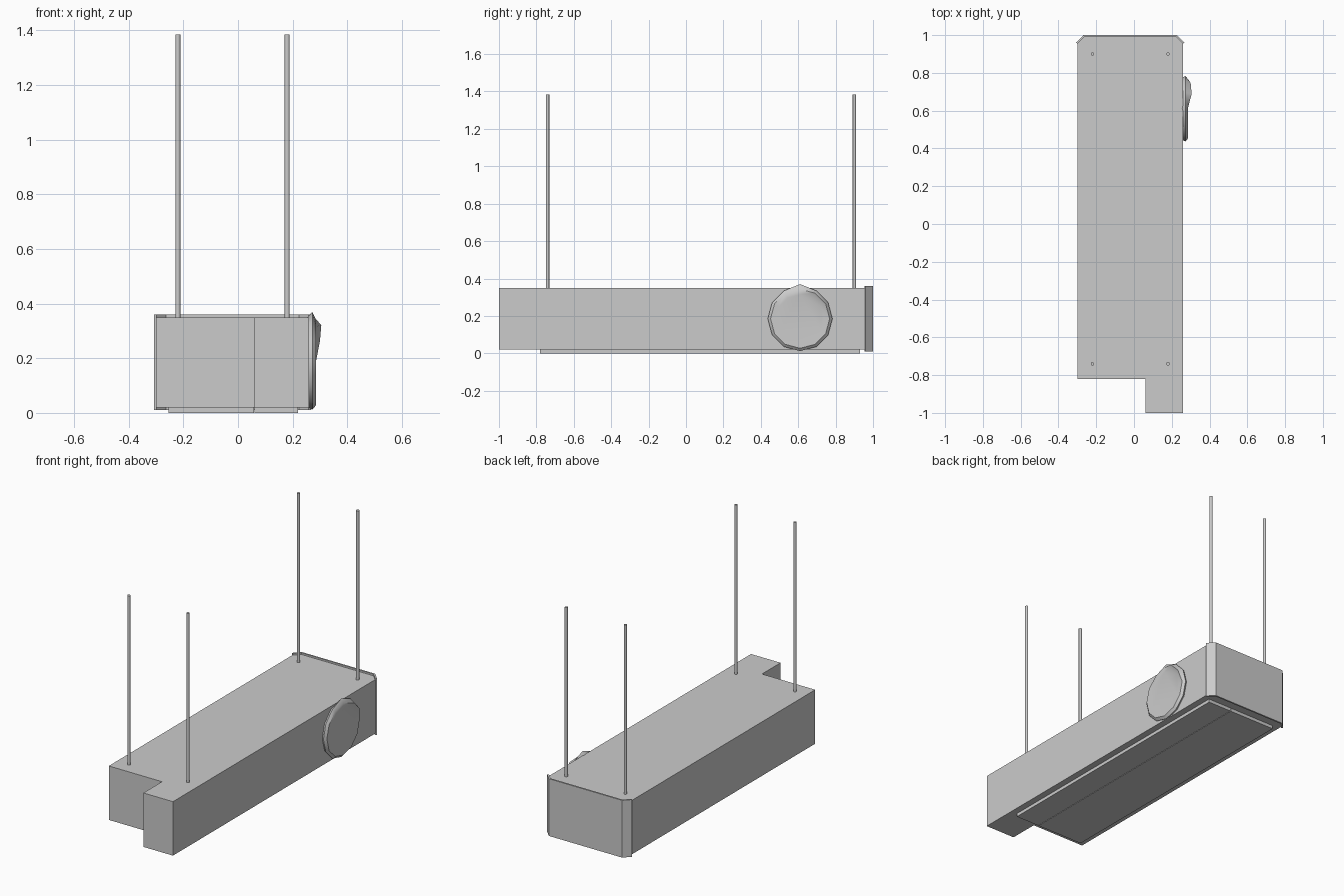
import bpy, bmesh, math
from mathutils import Vector

cube = bpy.data.objects.get("Cube")
if cube:
    bpy.data.objects.remove(cube, do_unlink=True)

grey = bpy.data.materials.new("metal grey")
grey.use_nodes = True
colour = (0.6, 0.6, 0.6, 1)
grey.diffuse_color = colour
grey.node_tree.nodes["Principled BSDF"].inputs["Base Color"].default_value = colour


def finish(name, bm):
    bmesh.ops.recalc_face_normals(bm, faces=bm.faces)
    mesh = bpy.data.meshes.new(name)
    bm.to_mesh(mesh)
    bm.free()
    mesh.materials.append(grey)
    obj = bpy.data.objects.new(name, mesh)
    bpy.context.collection.objects.link(obj)
    return obj


def prism(name, outline, z0, z1):
    bm = bmesh.new()
    face = bm.faces.new([bm.verts.new((x, y, z0)) for x, y in outline])
    top = bmesh.ops.extrude_face_region(bm, geom=[face])["geom"]
    verts = [g for g in top if isinstance(g, bmesh.types.BMVert)]
    bmesh.ops.translate(bm, verts=verts, vec=(0, 0, z1 - z0))
    return finish(name, bm)


def rect(x0, x1, y0, y1):
    return [(x0, y0), (x1, y0), (x1, y1), (x0, y1)]


# Housing with a notched front corner and chamfered back corners
prism("housing", [(-0.3, -0.82), (0.06, -0.82), (0.06, -1), (0.26, -1),
                  (0.26, 0.96), (0.225, 0.992), (-0.265, 0.992), (-0.3, 0.96)],
      0.02, 0.35)

# Bent sheet wrapped round the back end
prism("back_cover", [(0.258, 0.955), (0.267, 0.96), (0.228, 1), (-0.268, 1),
                     (-0.307, 0.96), (-0.298, 0.955), (-0.264, 0.99), (0.224, 0.99)],
      0.01, 0.36)

# Underside access panels
prism("bottom_panel_right", rect(-0.255, 0.058, -0.78, 0.93), 0, 0.02)
prism("bottom_panel_left", rect(0.061, 0.22, -0.78, 0.93), 0, 0.02)

# Round duct collar on the side, with one bent corner on its rim
SIDES = 12
centre = Vector((0, 0.61, 0.185))
bm = bmesh.new()
rings = []
for x, radius in [(0.255, 0.165), (0.272, 0.173), (0.285, 0.158), (0.284, 0.13)]:
    ring = []
    for i in range(SIDES):
        a = 2 * math.pi * i / SIDES
        ring.append(bm.verts.new(centre + Vector((x, radius * math.cos(a), radius * math.sin(a)))))
    rings.append(ring)
for lower, upper in zip(rings, rings[1:]):
    for i in range(SIDES):
        j = (i + 1) % SIDES
        bm.faces.new((lower[i], lower[j], upper[j], upper[i]))
bm.faces.new(rings[0])
bm.faces.new(rings[-1])
rings[2][1].co.x = 0.3
rings[2][2].co.x = 0.305
rings[1][3].co.z = 0.37
collar = finish("duct_collar", bm)
bpy.ops.object.select_all(action="DESELECT")
collar.select_set(True)
bpy.context.view_layer.objects.active = collar
bpy.ops.object.shade_smooth_by_angle(angle=math.radians(35))

# Hanging rods
for side, x in (("right", -0.22), ("left", 0.18)):
    for end, y in (("front", -0.74), ("back", 0.9)):
        bpy.ops.mesh.primitive_cylinder_add(vertices=12, radius=0.009, depth=1.045,
                                            location=(x, y, 0.8625))
        rod = bpy.context.object
        rod.name = f"{end}_{side}_rod"
        rod.data.materials.append(grey)
        bpy.ops.object.shade_smooth_by_angle(angle=math.radians(40))
